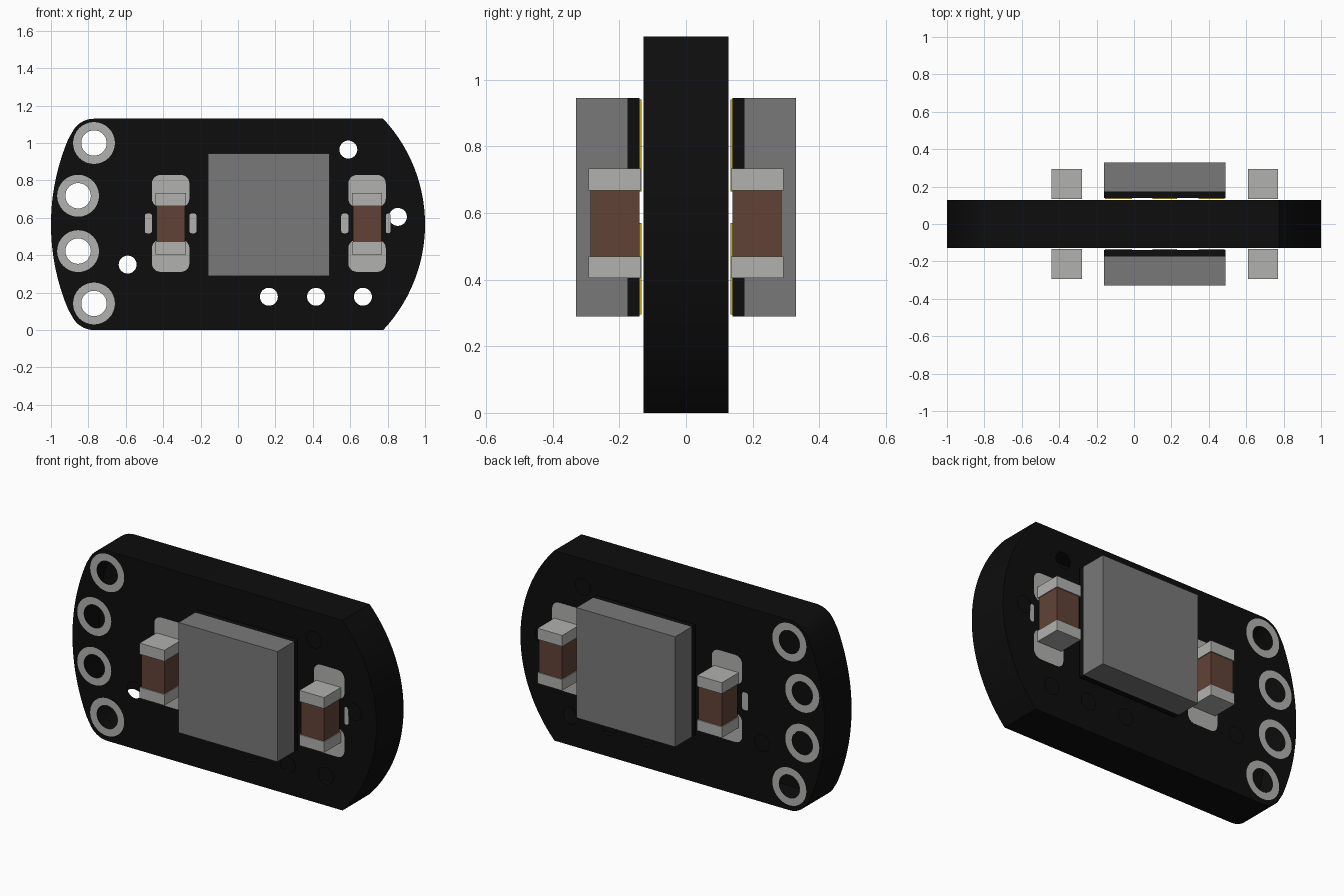
import bpy, bmesh
from math import sin, cos, pi, radians
from mathutils import Vector

cube = bpy.data.objects.get("Cube")
if cube:
    bpy.data.objects.remove(cube, do_unlink=True)


def material(name, rgb):
    m = bpy.data.materials.new(name)
    m.use_nodes = True
    m.diffuse_color = (*rgb, 1)
    m.node_tree.nodes["Principled BSDF"].inputs["Base Color"].default_value = (*rgb, 1)
    return m


BLACK = material("black", (0.004, 0.004, 0.004))
GREY = material("chip grey", (0.19, 0.19, 0.19))
SILVER = material("solder silver", (0.44, 0.44, 0.43))
BROWN = material("ceramic brown", (0.12, 0.055, 0.037))
GOLD = material("gold", (0.58, 0.42, 0.01))

HALF = 0.127          # half the board thickness
MID = 0.565           # middle height of the board
TOP = 2 * MID


def finish(bm, name, mat):
    me = bpy.data.meshes.new(name)
    bm.to_mesh(me)
    bm.free()
    me.materials.append(mat)
    ob = bpy.data.objects.new(name, me)
    bpy.context.collection.objects.link(ob)
    return ob


def arc(cx, cz, r, a0, a1, n):
    return [(cx + r * cos(radians(a0 + (a1 - a0) * i / n)),
             cz + r * sin(radians(a0 + (a1 - a0) * i / n))) for i in range(n + 1)]


def circle(cx, cz, r, n=32):
    return arc(cx, cz, r, 0, 360, n)[:-1]


def rounded(cx, cz, w, h, r):
    pts = []
    for sx, sz, a in ((1, 1, 0), (-1, 1, 90), (-1, -1, 180), (1, -1, 270)):
        pts += arc(cx + sx * (w / 2 - r), cz + sz * (h / 2 - r), r, a, a + 90, 6)
    return pts


def fill(bm, y, side, outline, holes=()):
    """Flat face in the xz plane, with holes, facing the given side."""
    edges = []
    for loop in (outline, *holes):
        vs = [bm.verts.new((x, y, z)) for x, z in loop]
        edges += [bm.edges.new((vs[i - 1], vs[i])) for i in range(len(vs))]
    res = bmesh.ops.triangle_fill(bm, use_beauty=True, use_dissolve=False,
                                  edges=edges, normal=Vector((0, side, 0)))
    for f in res["geom"]:
        if isinstance(f, bmesh.types.BMFace):
            f.normal_update()
            if f.normal.y * side < 0:
                f.normal_flip()


def plate(name, mat, side, lift, outline, holes=()):
    bm = bmesh.new()
    fill(bm, side * (HALF + lift), side, outline, holes)
    return finish(bm, name, mat)


def box(name, mat, side, x, y, z):
    """Box from ranges; y is measured outwards on the given side."""
    bm = bmesh.new()
    bmesh.ops.create_cube(bm, size=1)
    for v in bm.verts:
        v.co = ((x[0] + x[1]) / 2 + v.co.x * (x[1] - x[0]),
                side * (y[0] + y[1]) / 2 + v.co.y * (y[1] - y[0]),
                (z[0] + z[1]) / 2 + v.co.z * (z[1] - z[0]))
    return finish(bm, name, mat)


# Board: bowed ends, rounded corners on one end, sharp on the other
terminals = [(-0.77, 1.0), (-0.855, 0.718), (-0.855, 0.422), (-0.77, 0.142)]
vias = [(0.59, 0.965), (0.855, 0.605), (-0.59, 0.35),
        (0.165, 0.178), (0.417, 0.178), (0.668, 0.178)]
outline = (arc(0.175, MID, 0.825, -43.2, 43.2, 28)
           + arc(-0.77, TOP - 0.13, 0.13, 90, 155, 8)
           + arc(0.17, MID, 1.17, 155, 205, 24)[1:-1]
           + arc(-0.77, 0.13, 0.13, 205, 270, 8))
outline = [(x, min(max(z, 0), TOP)) for x, z in outline]
holes = [circle(x, z, 0.068) for x, z in terminals] + [circle(x, z, 0.048) for x, z in vias]

bm = bmesh.new()
for side in (-1, 1):
    fill(bm, side * HALF, side, outline, holes)
for a, b in zip(outline, outline[1:] + outline[:1]):
    bm.faces.new([bm.verts.new((p[0], y, p[1])) for p, y in
                  ((a, -HALF), (b, -HALF), (b, HALF), (a, HALF))])
bmesh.ops.remove_doubles(bm, verts=bm.verts, dist=0.0001)
bmesh.ops.recalc_face_normals(bm, faces=bm.faces)
board = finish(bm, "board", BLACK)
bpy.ops.object.select_all(action='DESELECT')
board.select_set(True)
bpy.context.view_layer.objects.active = board
bpy.ops.object.shade_smooth_by_angle(angle=radians(25))

# Parts mounted alike on both faces
for side, face in ((-1, "front"), (1, "back")):
    for i, (x, z) in enumerate(terminals):
        plate(f"{face}_terminal_ring_{i + 1}", SILVER, side, 0.002,
              circle(x, z, 0.112), [circle(x, z, 0.068)])

    # Central chip with black base and gold contacts
    cx, cz = (-0.16, 0.49), (0.29, 0.945)
    box(f"{face}_chip_lid", GREY, side, cx, (0.175, 0.33), cz)
    box(f"{face}_chip_base", BLACK, side, cx, (0.14, 0.175), cz)
    for i, (x0, x1) in enumerate(((-0.155, -0.01), (0.1, 0.23), (0.345, 0.485))):
        for j, zr in enumerate(((0.295, 0.57), (0.665, 0.94))):
            box(f"{face}_chip_contact_{i + 1}_{j + 1}", GOLD, side,
                (x0, x1), (0.134, 0.14), zr)

    # Capacitors with end caps, solder pads and small side pads
    for x, label in ((-0.36, "right"), (0.69, "left")):
        name = f"{face}_{label}_capacitor"
        box(name + "_body", BROWN, side, (x - 0.076, x + 0.076), (0.14, 0.286), (0.46, 0.68))
        for s, end in ((-1, "lower"), (1, "upper")):
            zr = (0.405, 0.47) if s < 0 else (0.667, 0.733)
            box(f"{name}_{end}_cap", SILVER, side, (x - 0.081, x + 0.081), (0.135, 0.293), zr)
            plate(f"{name}_{end}_pad", SILVER, side, 0.002,
                  rounded(x, 0.57 + s * 0.173, 0.2, 0.172, 0.045))
            w = 0.026 if x > 0 and s > 0 else 0.038
            plate(f"{name}_side_pad_{end}", SILVER, side, 0.002,
                  rounded(x + s * (0.1 + w / 2), 0.57, w, 0.105, 0.012))
